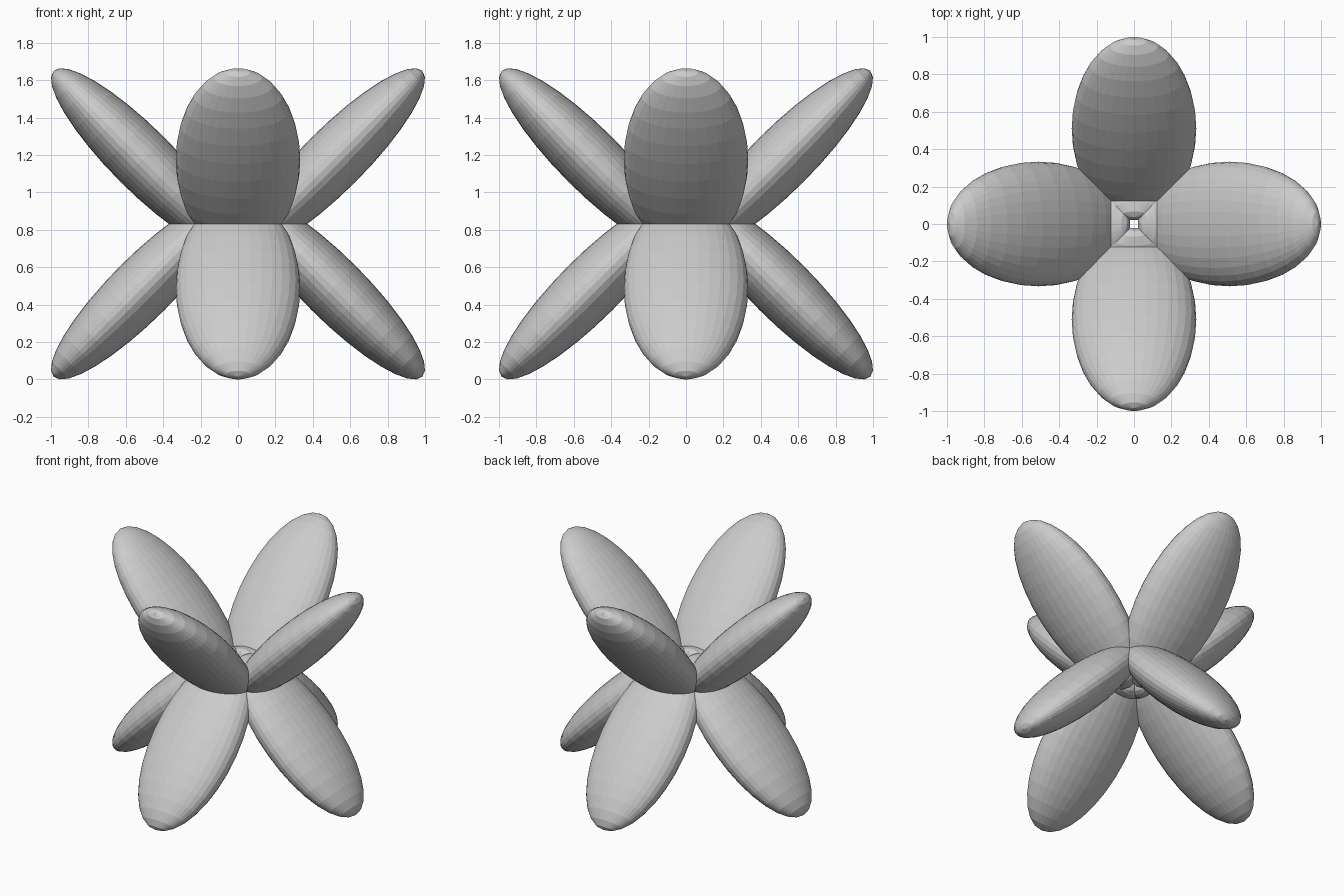
import bpy
from math import pi, cos, sin
from mathutils import Matrix, Vector

if "Cube" in bpy.data.objects:
    bpy.data.objects.remove(bpy.data.objects["Cube"])

MID = 0.832                                 # height of the flower's centre
LONG, WIDE, THIN = 0.672, 0.333, 0.167      # petal half sizes
OUT, RISE = 0.5105, 0.3425                  # petal centre from the middle


def petal(name, turn, side):
    """Flattened ellipsoid leaning 45 degrees outward, up or down."""
    bpy.ops.mesh.primitive_uv_sphere_add(segments=32, ring_count=16, radius=1)
    ob = bpy.context.object
    ob.name = name
    lean = pi / 4 if side > 0 else 3 * pi / 4
    ob.data.transform(
        Matrix.Translation(Vector((0, 0, MID)))
        @ Matrix.Rotation(turn, 4, 'Z')
        @ Matrix.Translation(Vector((OUT, 0, side * RISE)))
        @ Matrix.Rotation(lean, 4, 'Y')
        @ Matrix.Diagonal((THIN, WIDE, LONG, 1)))
    return ob


# Four petals leaning up and four leaning down
for i, where in enumerate(("right", "back", "left", "front")):
    petal("upper_petal_" + where, i * pi / 2, 1)
    petal("lower_petal_" + where, i * pi / 2, -1)
